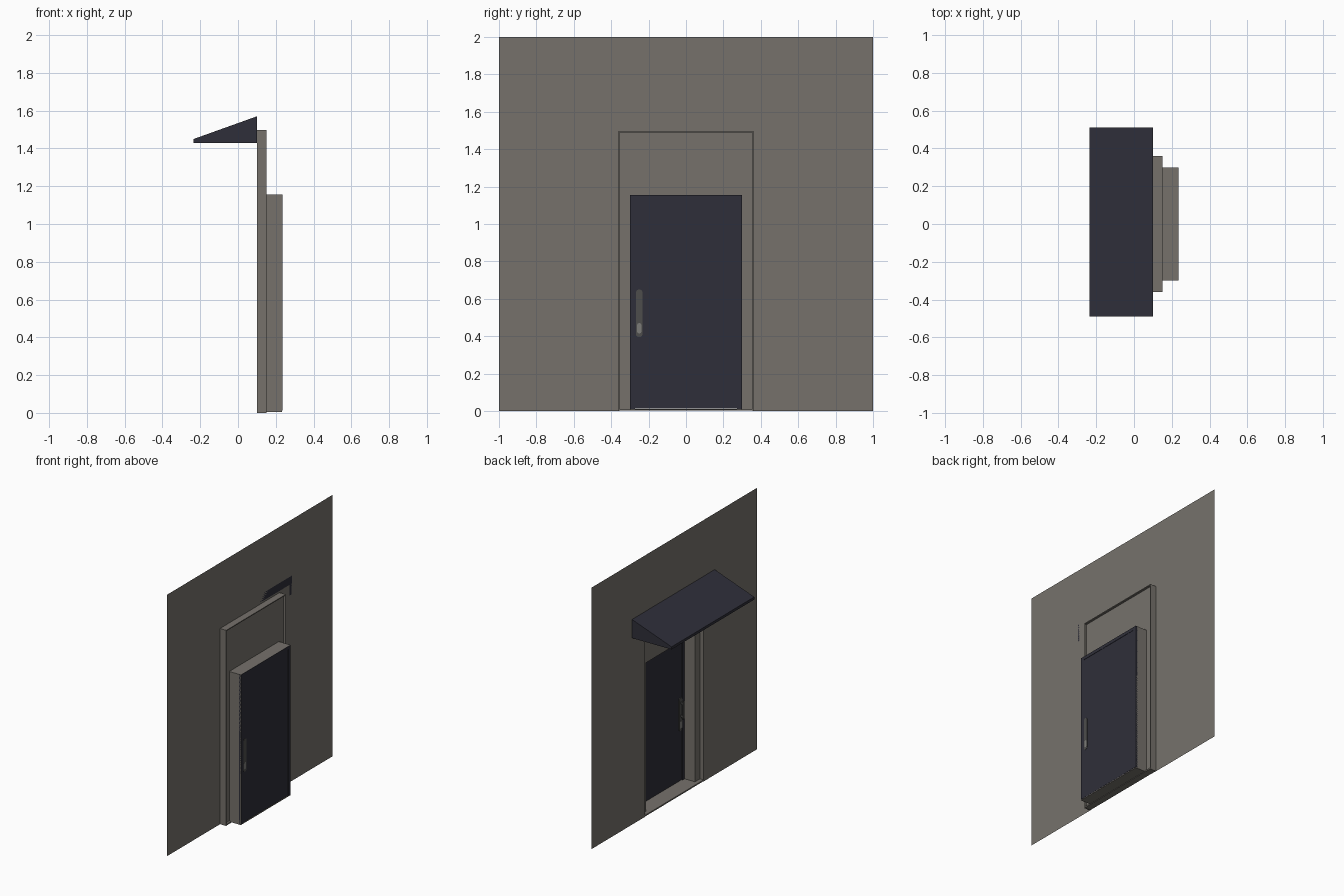
import bpy, bmesh, math

if "Cube" in bpy.data.objects:
    bpy.data.objects.remove(bpy.data.objects["Cube"])


def material(name, rgb):
    m = bpy.data.materials.new(name)
    m.diffuse_color = (*rgb, 1)
    m.use_nodes = True
    m.node_tree.nodes["Principled BSDF"].inputs["Base Color"].default_value = m.diffuse_color
    return m


STONE = material("warm grey wall", (0.18, 0.167, 0.148))
NAVY = material("dark navy", (0.028, 0.028, 0.041))
METAL = material("dark metal", (0.075, 0.075, 0.072))
STEEL = material("light steel", (0.2, 0.2, 0.19))


def finish(name, bm, mat):
    bmesh.ops.recalc_face_normals(bm, faces=bm.faces)
    me = bpy.data.meshes.new(name)
    bm.to_mesh(me)
    bm.free()
    me.materials.append(mat)
    ob = bpy.data.objects.new(name, me)
    bpy.context.collection.objects.link(ob)
    return ob


def prism(name, points, offset, mat):
    """Polygon, extruded by offset (None gives a flat sheet)."""
    bm = bmesh.new()
    face = bm.faces.new([bm.verts.new(p) for p in points])
    if offset:
        ext = bmesh.ops.extrude_face_region(bm, geom=[face], use_keep_orig=True)
        new = [v for v in ext["geom"] if isinstance(v, bmesh.types.BMVert)]
        bmesh.ops.translate(bm, verts=new, vec=offset)
    return finish(name, bm, mat)


def box(name, x, y, z, mat):
    pts = [(x[0], y[0], z[0]), (x[0], y[1], z[0]), (x[0], y[1], z[1]), (x[0], y[0], z[1])]
    return prism(name, pts, (x[1] - x[0], 0, 0), mat)


def arch(name, x, outer, inner, z0, top_out, top_in, mat):
    """Upside-down U frame in the wall plane, extruded along x."""
    yz = [(-outer, z0), (-outer, top_out), (outer, top_out), (outer, z0),
          (inner, z0), (inner, top_in), (-inner, top_in), (-inner, z0)]
    off = (x[1] - x[0], 0, 0) if x[1] > x[0] else None
    return prism(name, [(x[0], y, z) for y, z in yz], off, mat)


# Wall: one thin sheet with the doorway left open
arch("wall", (0.10, 0.10), 1.0, 0.36, 0, 2.0, 1.497, STONE)

# Stepped doorway recess
arch("outer_reveal", (0.10, 0.152), 0.36, 0.355, 0, 1.497, 1.49, STONE)
arch("recess_panel", (0.130, 0.136), 0.355, 0.295, 0.01, 1.49, 1.15, STONE)
arch("inner_reveal", (0.130, 0.234), 0.30, 0.295, 0.01, 1.155, 1.15, STONE)
box("outer_threshold", (0.10, 0.152), (-0.36, 0.36), (0.002, 0.012), STONE)
box("inner_threshold", (0.152, 0.234), (-0.30, 0.30), (0.006, 0.012), STONE)

# Door and its frame
arch("door_frame", (0.218, 0.2355), 0.30, 0.272, 0.012, 1.155, 1.13, NAVY)
box("door", (0.224, 0.233), (-0.272, 0.272), (0.014, 1.13), NAVY)


# Rounded handle plate visible on both sides of the door
def stadium(name, x, yc, z, r, mat, n=8):
    pts = []
    for zc, start in ((z[1] - r, 0), (z[0] + r, math.pi)):
        for i in range(n + 1):
            a = start + math.pi * i / n
            pts.append((x[0], yc + r * math.cos(a), zc + r * math.sin(a)))
    return prism(name, pts, (x[1] - x[0], 0, 0), mat)


stadium("handle_plate", (0.219, 0.235), -0.25, (0.395, 0.65), 0.018, METAL)
stadium("lock_plate", (0.2175, 0.2355), -0.25, (0.415, 0.47), 0.012, STEEL)
stadium("handle_grip", (0.195, 0.203), -0.25, (0.49, 0.63), 0.009, METAL)
for i, z in enumerate((0.51, 0.61)):
    box(f"handle_post_{i + 1}", (0.200, 0.221), (-0.256, -0.244), (z - 0.006, z + 0.006), METAL)

# Sloping canopy: tapered roof slab between two wedge cheeks
Y0, Y1, T = -0.49, 0.51, 0.03
roof = [(-0.235, 1.43), (-0.235, 1.45), (0.10, 1.57), (0.10, 1.51), (-0.15, 1.43)]
cheek = [(-0.235, 1.43), (-0.235, 1.45), (0.10, 1.57), (0.10, 1.428)]
prism("canopy_roof", [(x, Y0 + T, z) for x, z in roof], (0, Y1 - Y0 - 2 * T, 0), NAVY)
for name, y in (("canopy_cheek_front", Y0), ("canopy_cheek_back", Y1 - T)):
    prism(name, [(x, y, z) for x, z in cheek], (0, T, 0), NAVY)
